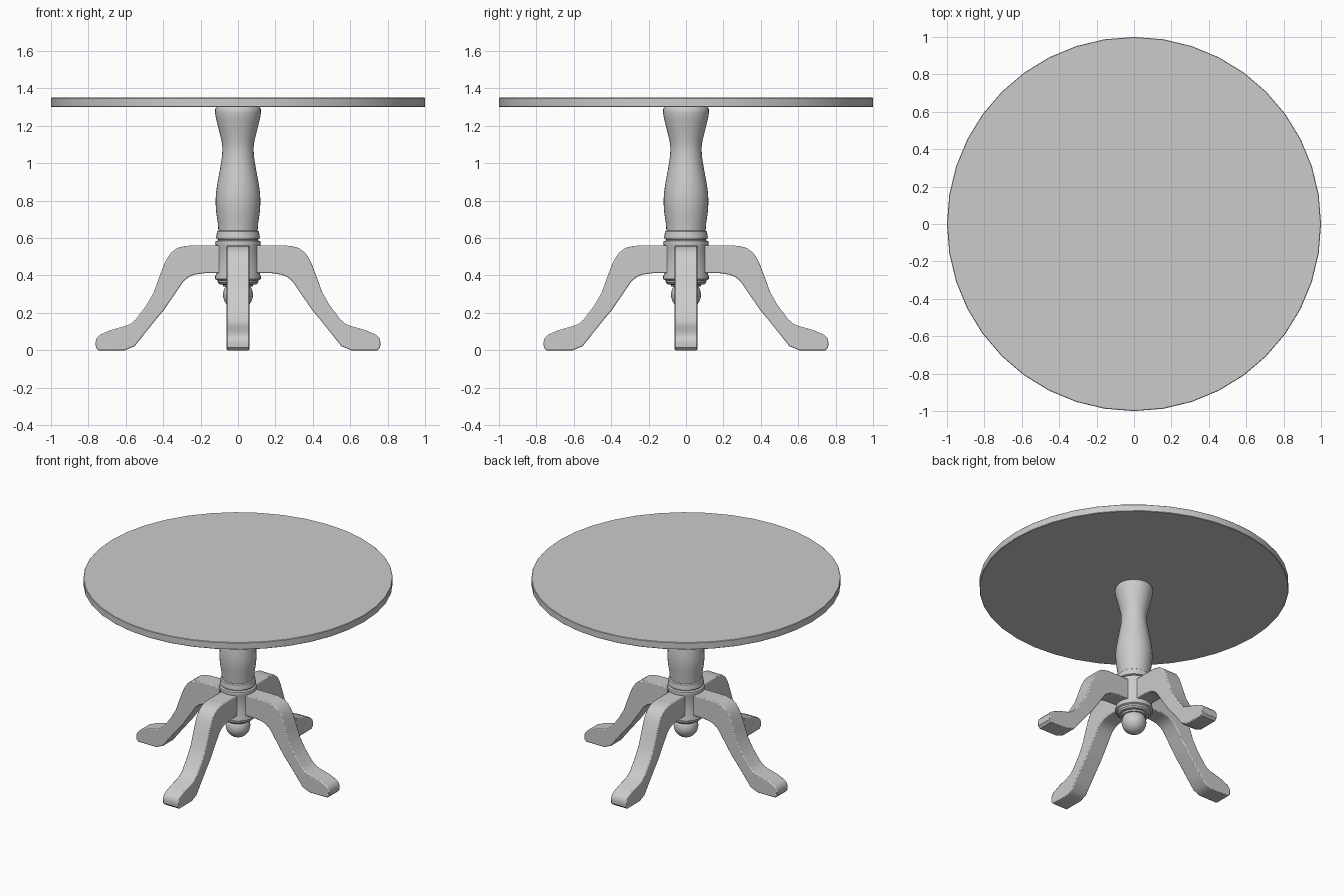
import bpy, bmesh, math
from mathutils import Matrix

if "Cube" in bpy.data.objects:
    bpy.data.objects.remove(bpy.data.objects["Cube"])


def finish(bm, name, bevel=0.0, segments=2):
    bmesh.ops.recalc_face_normals(bm, faces=bm.faces)
    me = bpy.data.meshes.new(name)
    bm.to_mesh(me)
    bm.free()
    ob = bpy.data.objects.new(name, me)
    bpy.context.collection.objects.link(ob)
    if bevel:
        mod = ob.modifiers.new("bevel", 'BEVEL')
        mod.width, mod.segments = bevel, segments
        mod.limit_method = 'ANGLE'
        mod.angle_limit = math.radians(50)
    bpy.ops.object.select_all(action='DESELECT')
    ob.select_set(True)
    bpy.context.view_layer.objects.active = ob
    bpy.ops.object.shade_smooth_by_angle(angle=math.radians(35))
    return ob


def lathe(name, profile, sides=32):
    bm = bmesh.new()
    vs = [bm.verts.new((r, 0, z)) for r, z in profile]
    es = [bm.edges.new(p) for p in zip(vs, vs[1:])]
    bmesh.ops.spin(bm, geom=vs + es, cent=(0, 0, 0), axis=(0, 0, 1),
                   angle=math.tau, steps=sides, use_duplicate=False)
    bmesh.ops.remove_doubles(bm, verts=bm.verts, dist=0.0001)
    return finish(bm, name)


# Round table top
bm = bmesh.new()
bmesh.ops.create_cone(bm, cap_ends=True, segments=40, radius1=1, radius2=1,
                      depth=0.05, matrix=Matrix.Translation((0, 0, 1.325)))
finish(bm, "table_top", 0.003, 1)

# Turned column
lathe("column", [
    (0, 1.30), (0.115, 1.30), (0.122, 1.29), (0.123, 1.27), (0.118, 1.24),
    (0.104, 1.185), (0.088, 1.12), (0.083, 1.08), (0.086, 1.03), (0.096, 0.97),
    (0.109, 0.90), (0.118, 0.84), (0.120, 0.79), (0.117, 0.74), (0.108, 0.68),
    (0.105, 0.64), (0.112, 0.635), (0.114, 0.622), (0.115, 0.612),
    (0.117, 0.605), (0.115, 0.596), (0.105, 0.592), (0.107, 0.588),
    (0.119, 0.583), (0.122, 0.57), (0.118, 0.558), (0.118, 0.405),
    (0.122, 0.395), (0.122, 0.38), (0.110, 0.374), (0.108, 0.362),
    (0.098, 0.352), (0.082, 0.35), (0.078, 0.34), (0, 0.34)])

# Ball finial under the column
bm = bmesh.new()
bmesh.ops.create_uvsphere(bm, u_segments=32, v_segments=16, radius=0.08,
                          matrix=Matrix.Translation((0, 0, 0.297)))
finish(bm, "finial")

# Four curved legs
LEG = [(0.03, 0.56), (0.25, 0.56), (0.285, 0.557), (0.325, 0.547), (0.358, 0.522),
       (0.382, 0.487), (0.397, 0.455), (0.425, 0.38), (0.45, 0.31), (0.49, 0.24),
       (0.547, 0.165), (0.57, 0.144), (0.60, 0.13), (0.68, 0.108), (0.738, 0.083),
       (0.757, 0.063), (0.762, 0.04), (0.76, 0.015), (0.745, 0.002),
       (0.605, 0.002), (0.552, 0.022), (0.50, 0.088), (0.44, 0.163), (0.40, 0.21),
       (0.362, 0.265), (0.325, 0.32), (0.29, 0.37), (0.265, 0.39),
       (0.235, 0.404), (0.18, 0.412), (0.03, 0.414)]
for i, side in enumerate(("right", "back", "left", "front")):
    bm = bmesh.new()
    face = bm.faces.new([bm.verts.new((x, -0.061, max(z - 0.002, 0) if z < 0.01 else z))
                         for x, z in LEG])
    ext = bmesh.ops.extrude_face_region(bm, geom=[face])["geom"]
    bmesh.ops.translate(bm, vec=(0, 0.122, 0),
                        verts=[g for g in ext if isinstance(g, bmesh.types.BMVert)])
    bmesh.ops.rotate(bm, cent=(0, 0, 0), verts=bm.verts,
                     matrix=Matrix.Rotation(i * math.pi / 2, 3, 'Z'))
    finish(bm, side + "_leg", 0.006)
